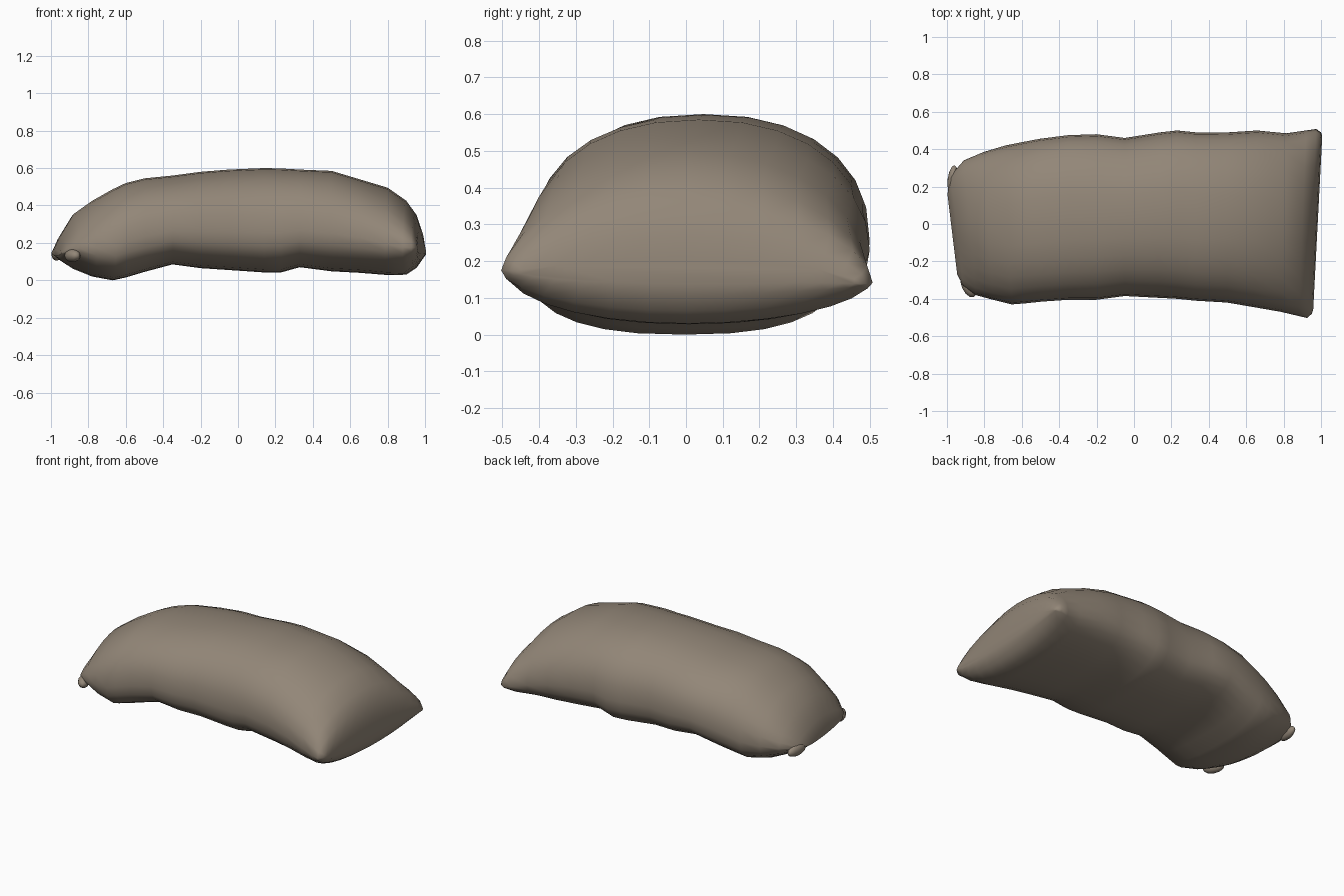
import bpy, bmesh, math
from mathutils import Matrix, Vector

if "Cube" in bpy.data.objects:
    bpy.data.objects.remove(bpy.data.objects["Cube"])

cloth = bpy.data.materials.new("grey brown cloth")
cloth.diffuse_color = (0.29, 0.24, 0.187, 1)
cloth.use_nodes = True
cloth.node_tree.nodes["Principled BSDF"].inputs["Base Color"].default_value = cloth.diffuse_color


def finish(bm, name):
    bmesh.ops.recalc_face_normals(bm, faces=bm.faces)
    me = bpy.data.meshes.new(name)
    bm.to_mesh(me)
    bm.free()
    me.materials.append(cloth)
    for p in me.polygons:
        p.use_smooth = True
    ob = bpy.data.objects.new(name, me)
    bpy.context.collection.objects.link(ob)
    return ob


# Stations along the bag: x, top z, bottom z, y min, y max, squareness
STATIONS = [
    (-0.978, 0.17, 0.13, -0.27, 0.16, 1.7),
    (-0.95, 0.24, 0.105, -0.33, 0.26, 1.7),
    (-0.88, 0.355, 0.06, -0.38, 0.34, 1.9),
    (-0.78, 0.425, 0.02, -0.405, 0.385, 2.3),
    (-0.67, 0.487, 0.0, -0.43, 0.42, 2.5),
    (-0.60, 0.52, 0.015, -0.425, 0.435, 2.5),
    (-0.50, 0.545, 0.045, -0.415, 0.455, 2.6),
    (-0.35, 0.56, 0.085, -0.405, 0.475, 2.6),
    (-0.20, 0.58, 0.065, -0.405, 0.48, 2.6),
    (-0.05, 0.592, 0.055, -0.385, 0.46, 2.6),
    (0.14, 0.60, 0.042, -0.395, 0.49, 2.6),
    (0.23, 0.598, 0.042, -0.40, 0.50, 2.6),
    (0.33, 0.592, 0.07, -0.41, 0.49, 2.6),
    (0.50, 0.585, 0.048, -0.42, 0.49, 2.5),
    (0.65, 0.54, 0.04, -0.445, 0.50, 2.4),
    (0.80, 0.495, 0.028, -0.47, 0.485, 2.2),
    (0.90, 0.425, 0.03, -0.492, 0.50, 2.0),
    (0.95, 0.355, 0.065, -0.503, 0.508, 1.9),
    (0.975, 0.27, 0.11, -0.48, 0.49, 1.9),
    (0.982, 0.20, 0.14, -0.46, 0.47, 1.9),
]
RING = 28


def spow(v, e):
    return math.copysign(abs(v) ** e, v)


# Bag body: lofted rounded sections, with the ends slightly skewed
bm = bmesh.new()
rings = []
for x, top, bot, y0, y1, n in STATIONS:
    seam = bot + (top - bot) * 0.38
    yc, hw = (y0 + y1) / 2, (y1 - y0) / 2
    skew = (0.055 if x > 0 else -0.13) * abs(x) ** 3
    end = max(0, (x - 0.7) / 0.3)
    seam += (0.155 - seam) * end
    ring = []
    for i in range(RING):
        a = 2 * math.pi * i / RING
        c, s = math.cos(a), math.sin(a)
        # the top is rounder than the underside
        e = n - 0.3 * (1 - abs(x) ** 4) if s > 0 else n
        c, s = spow(c, 2 / e), spow(s, 2 / e)
        y = yc + hw * c
        z = seam + s * ((top - seam) if s > 0 else (seam - bot))
        z -= 0.04 * y * end * (1 - abs(s))
        ring.append(bm.verts.new((x + skew * y, y, z)))
    rings.append(ring)
for a, b in zip(rings, rings[1:]):
    for i in range(RING):
        j = (i + 1) % RING
        bm.faces.new((a[i], a[j], b[j], b[i]))
bm.faces.new(rings[0])
bm.faces.new(rings[-1])
finish(bm, "sandbag_body")


# Little gathered cloth ears at the two corners of the tied end
def ear(name, centre, half, turn):
    bm = bmesh.new()
    bmesh.ops.create_uvsphere(bm, u_segments=12, v_segments=8, radius=1)
    m = (Matrix.Translation(Vector(centre)) @ Matrix.Rotation(math.radians(turn), 4, 'Z')
         @ Matrix.Diagonal((*half, 1)))
    bmesh.ops.transform(bm, matrix=m, verts=bm.verts)
    finish(bm, name)


ear("back_corner_ear", (-0.97, 0.24, 0.14), (0.026, 0.075, 0.035), -8)
ear("front_corner_ear", (-0.885, -0.33, 0.132), (0.036, 0.068, 0.035), 25)
